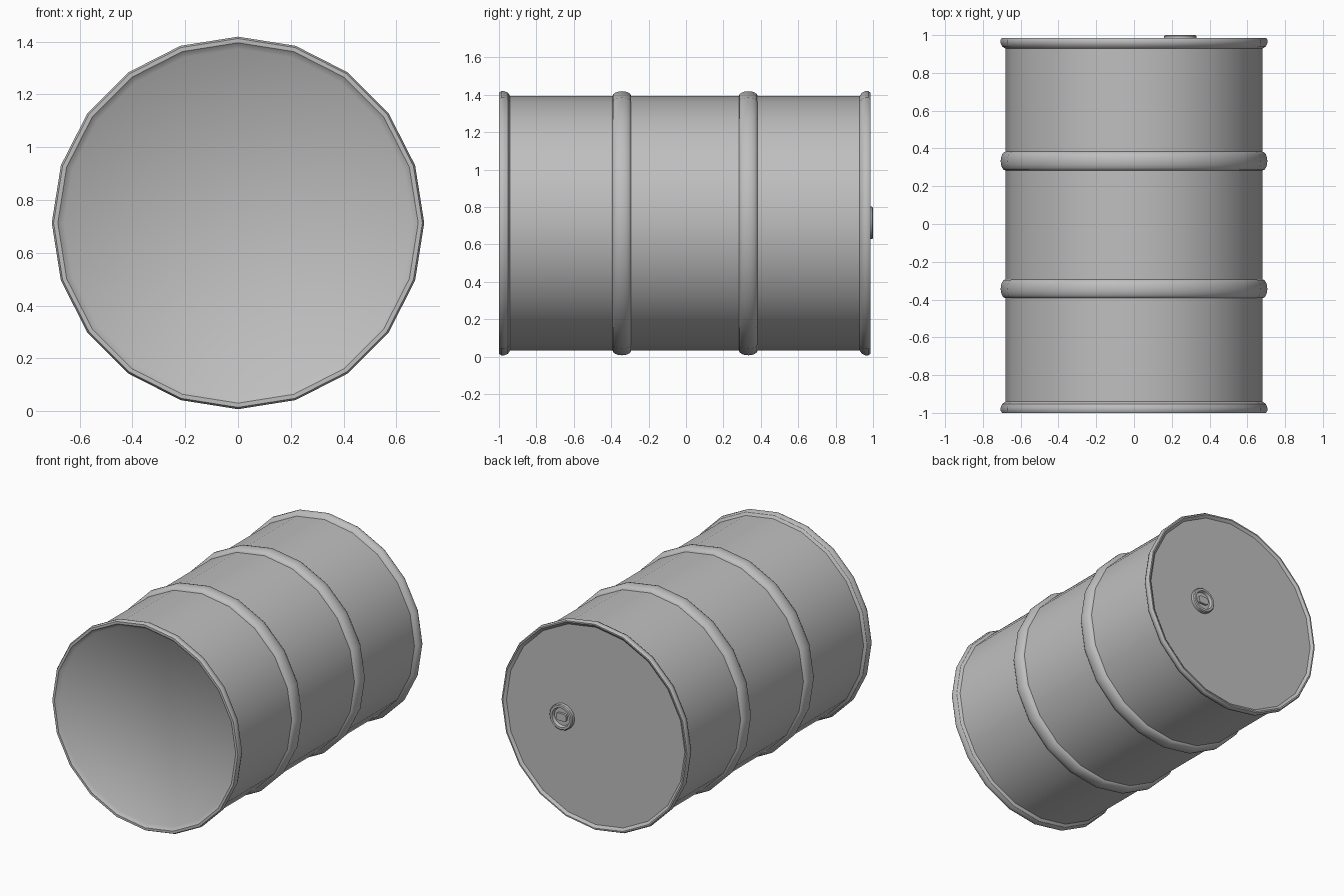
import bpy, bmesh, math
from mathutils import Matrix

cube = bpy.data.objects.get("Cube")
if cube:
    bpy.data.objects.remove(cube, do_unlink=True)

AXIS_Z = 0.713
BODY, RIM = 0.68, 0.706

steel = bpy.data.materials.new("grey_steel")
steel.use_nodes = True
colour = (0.52, 0.52, 0.52, 1)
steel.diffuse_color = colour
steel.node_tree.nodes["Principled BSDF"].inputs["Base Color"].default_value = colour


def lathe(name, profile, sides, x=0.0, z=AXIS_Z, soft=lambda edge: False):
    """Spin (radius, y) points round the y axis and cap both ends."""
    bm = bmesh.new()
    rings = []
    for r, y in profile:
        angles = [math.tau * i / sides for i in range(sides)]
        rings.append([bm.verts.new((r * math.sin(a), y, r * math.cos(a))) for a in angles])
    for a, b in zip(rings, rings[1:]):
        for i in range(sides):
            j = (i + 1) % sides
            bm.faces.new((a[i], a[j], b[j], b[i]))
    bm.faces.new(rings[0])
    bm.faces.new(rings[-1])
    return finish(name, bm, x, z, soft)


def finish(name, bm, x, z, soft=lambda edge: False):
    """Smooth the faces, keep creases sharp and place the part."""
    bmesh.ops.recalc_face_normals(bm, faces=bm.faces)
    for f in bm.faces:
        f.smooth = True
    for e in bm.edges:
        e.smooth = e.calc_face_angle(0) < math.radians(33) or soft(e)
    mesh = bpy.data.meshes.new(name)
    bm.to_mesh(mesh)
    bm.free()
    mesh.materials.append(steel)
    obj = bpy.data.objects.new(name, mesh)
    obj.location = (x, 0, z)
    bpy.context.scene.collection.objects.link(obj)
    return obj


def bead(centre, half_width=0.05, steps=8):
    """Rounded rolling hoop, as profile points."""
    angles = [math.pi * i / steps for i in range(steps + 1)]
    return [(BODY + (RIM - BODY) * math.sin(a), centre - half_width * math.cos(a)) for a in angles]


# Drum shell: recessed front lid, rolled rims, two hoops, recessed back lid
front_lip = [(0.66, -0.98), (0.683, -1.0), (0.699, -1.0), (RIM, -0.988),
             (RIM, -0.972), (0.698, -0.952), (BODY, -0.94)]
back_lip = [(BODY, 0.928), (0.698, 0.94), (RIM, 0.957), (RIM, 0.975),
            (0.699, 0.986), (0.69, 0.986), (0.672, 0.972)]
profile = front_lip + bead(-0.343) + bead(0.333) + back_lip
lathe("drum_shell", profile, 20,
      soft=lambda e: all(abs(v.co.y + 0.98) < 0.001 for v in e.verts))

# Bung on the back lid: raised collar with a sunken centre
BUNG_X, BUNG_Z = 0.245, 0.715
lathe("bung_collar", [(0.087, 0.965), (0.087, 0.994), (0.081, 1.0),
                      (0.066, 1.0), (0.06, 0.98)], 16, BUNG_X, BUNG_Z)

# Grip bar inside the bung
bm = bmesh.new()
bmesh.ops.create_cube(bm, size=1, matrix=Matrix.Translation((0, 0.985, 0))
                      @ Matrix.Diagonal((0.075, 0.02, 0.05, 1)))
uprights = [e for e in bm.edges if abs(e.verts[0].co.y - e.verts[1].co.y) > 0.01]
bmesh.ops.bevel(bm, geom=uprights, offset=0.015, segments=2, affect='EDGES', profile=0.5)
finish("bung_grip", bm, BUNG_X, BUNG_Z)
